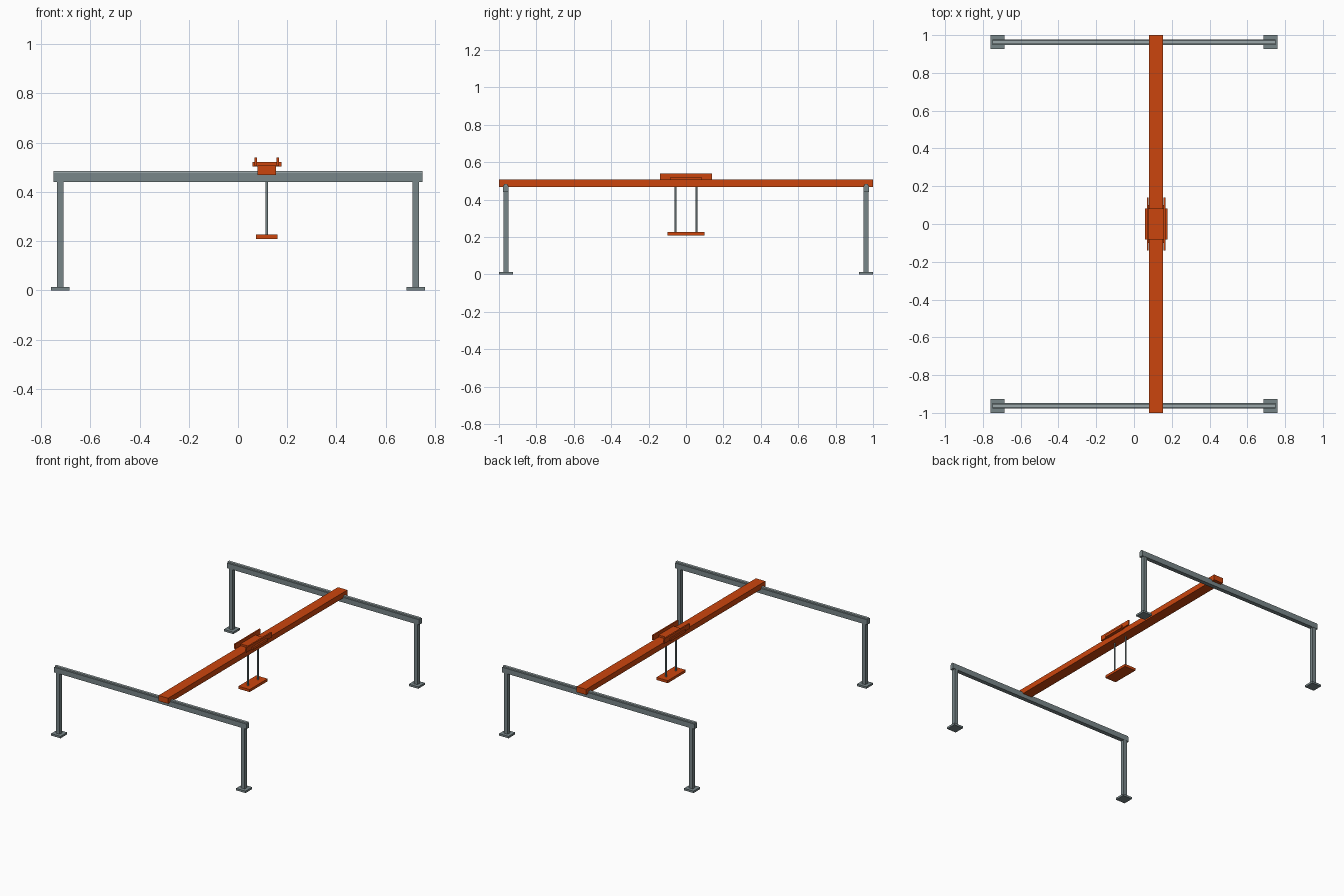
import bpy
import bmesh
from mathutils import Vector

cube = bpy.data.objects.get("Cube")
if cube:
    bpy.data.objects.remove(cube, do_unlink=True)


def material(name, rgb):
    m = bpy.data.materials.new(name)
    m.use_nodes = True
    color = (*rgb, 1)
    m.diffuse_color = color
    m.node_tree.nodes["Principled BSDF"].inputs["Base Color"].default_value = color
    return m


steel = material("steel grey", (0.19, 0.24, 0.25))
pale = material("pale rail steel", (0.33, 0.39, 0.40))
orange = material("crane orange", (0.60, 0.06, 0.004))


def finish(name, bm, mat):
    mesh = bpy.data.meshes.new(name)
    bm.to_mesh(mesh)
    bm.free()
    mesh.materials.append(mat)
    obj = bpy.data.objects.new(name, mesh)
    bpy.context.collection.objects.link(obj)
    return obj


def box(name, center, size, mat):
    bm = bmesh.new()
    bmesh.ops.create_cube(bm, size=1)
    bmesh.ops.scale(bm, vec=Vector(size), verts=bm.verts)
    bmesh.ops.translate(bm, vec=Vector(center), verts=bm.verts)
    return finish(name, bm, mat)


def rod(name, center, radius, height, mat):
    bm = bmesh.new()
    bmesh.ops.create_cone(bm, cap_ends=True, segments=12, radius1=radius,
                          radius2=radius, depth=height)
    bmesh.ops.translate(bm, vec=Vector(center), verts=bm.verts)
    obj = finish(name, bm, mat)
    for p in obj.data.polygons:
        p.use_smooth = len(p.vertices) == 4
    return obj


RAIL_Y, LEG_X, CRANE_X = 0.963, 0.722, 0.117

# Two runways, each on a pair of footed legs
for side, y in (("front", -RAIL_Y), ("back", RAIL_Y)):
    box(side + "_runway_beam", (0, y, 0.458), (1.5, 0.03, 0.036), steel)
    box(side + "_runway_rail", (0, y, 0.480), (1.5, 0.018, 0.008), pale)
    for hand, x in (("right", -LEG_X), ("left", LEG_X)):
        box(f"{side}_{hand}_leg", (x, y, 0.227), (0.027, 0.027, 0.426), steel)
        box(f"{side}_{hand}_foot", (x, y, 0.007), (0.074, 0.074, 0.014), steel)

# Bridge girder
box("bridge_girder", (CRANE_X, 0, 0.488), (0.074, 2.0, 0.039), orange)

# Trolley with side cheeks
box("trolley_plate", (CRANE_X + 0.001, 0, 0.512), (0.118, 0.165, 0.017), orange)
for hand, s in (("right", -1), ("left", 1)):
    box(f"trolley_{hand}_cheek", (CRANE_X + s * 0.044, 0, 0.523),
        (0.010, 0.28, 0.035), orange)

# Hoist rods and lifting plate
for side, y in (("front", -0.055), ("back", 0.055)):
    rod(side + "_hoist_rod", (CRANE_X, y, 0.348), 0.0055, 0.25, steel)
box("lifting_plate", (CRANE_X, 0, 0.218), (0.088, 0.2, 0.018), orange)
